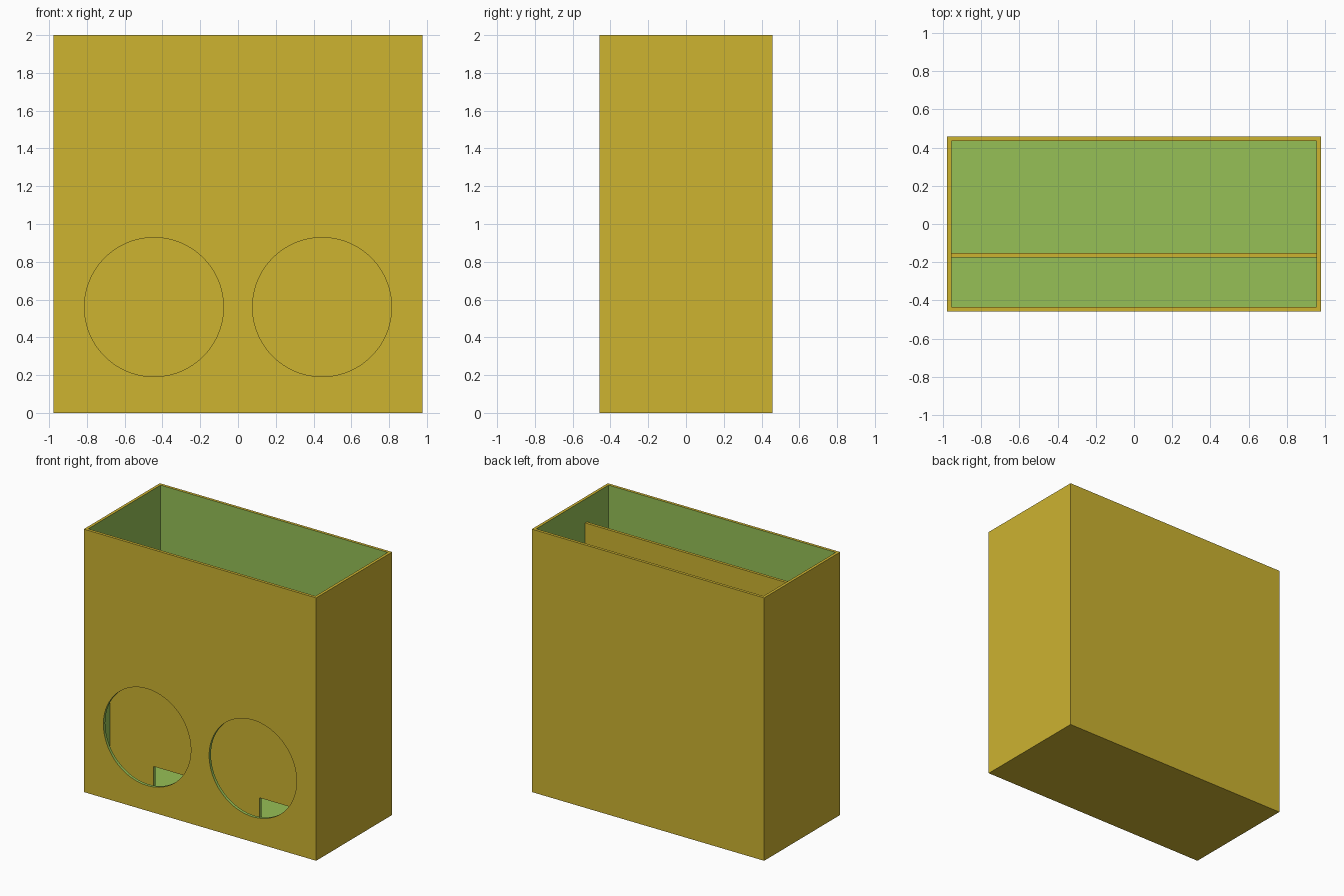
import bpy
import math

if "Cube" in bpy.data.objects:
    bpy.data.objects.remove(bpy.data.objects["Cube"])

W, D, H = 0.978, 0.457, 2.0      # half width, half depth, height
T = 0.022                        # wall and floor thickness
HOLE_X, HOLE_Z, HOLE_R = 0.445, 0.56, 0.368


def material(name, rgb):
    m = bpy.data.materials.new(name)
    m.diffuse_color = (*rgb, 1.0)
    m.use_nodes = True
    m.node_tree.nodes["Principled BSDF"].inputs["Base Color"].default_value = m.diffuse_color
    return m


MATS = [material("mustard_yellow", (0.610, 0.451, 0.030)),
        material("leaf_green", (0.305, 0.527, 0.093))]


def finish(name, index):
    """Name the active object and paint all its faces with one colour."""
    ob = bpy.context.object
    ob.name = name
    for m in MATS:
        ob.data.materials.append(m)
    for p in ob.data.polygons:
        p.material_index = index
    return ob


def box(name, lo, hi, index=0):
    bpy.ops.mesh.primitive_cube_add(size=1, location=[(a + b) / 2 for a, b in zip(lo, hi)])
    bpy.context.object.scale = [b - a for a, b in zip(lo, hi)]
    bpy.ops.object.transform_apply(location=True, rotation=True, scale=True)
    return finish(name, index)


def cut(target, cutter):
    """Subtract the cutter; the cut faces keep the cutter's colour."""
    cutter.hide_render = True
    mod = target.modifiers.new("cut", 'BOOLEAN')
    mod.operation = 'DIFFERENCE'
    mod.solver = 'EXACT'
    mod.object = cutter
    bpy.ops.object.select_all(action='DESELECT')
    target.select_set(True)
    bpy.context.view_layer.objects.active = target
    bpy.ops.object.modifier_apply(modifier=mod.name)
    bpy.data.objects.remove(cutter, do_unlink=True)


# Open-topped case with a green lining
case = box("case", (-W, -D, 0), (W, D, H))
cut(case, box("cavity_cutter", (-W + T, -D + T, T), (W - T, D - T, H + 0.2), 1))

# Inner divider, lower than the rim
divider = box("divider", (-W + T / 2, -0.175, T / 2), (W - T / 2, -0.153, 1.82))

for side in (-1, 1):
    # Round opening in the front wall
    bpy.ops.mesh.primitive_cylinder_add(vertices=96, radius=HOLE_R, depth=0.2,
                                        location=(side * HOLE_X, -D, HOLE_Z),
                                        rotation=(math.pi / 2, 0, 0))
    cut(case, finish("hole_cutter", 1))
    # Feed slot at the foot of the divider, behind each opening
    x = side * HOLE_X
    cut(divider, box("slot_cutter", (x - 0.142, -0.25, -0.1), (x + 0.142, -0.08, 0.191), 1))

# Smooth the round edges, keep the corners sharp
bpy.ops.object.select_all(action='DESELECT')
case.select_set(True)
bpy.context.view_layer.objects.active = case
bpy.ops.object.shade_smooth_by_angle(angle=math.radians(30))
